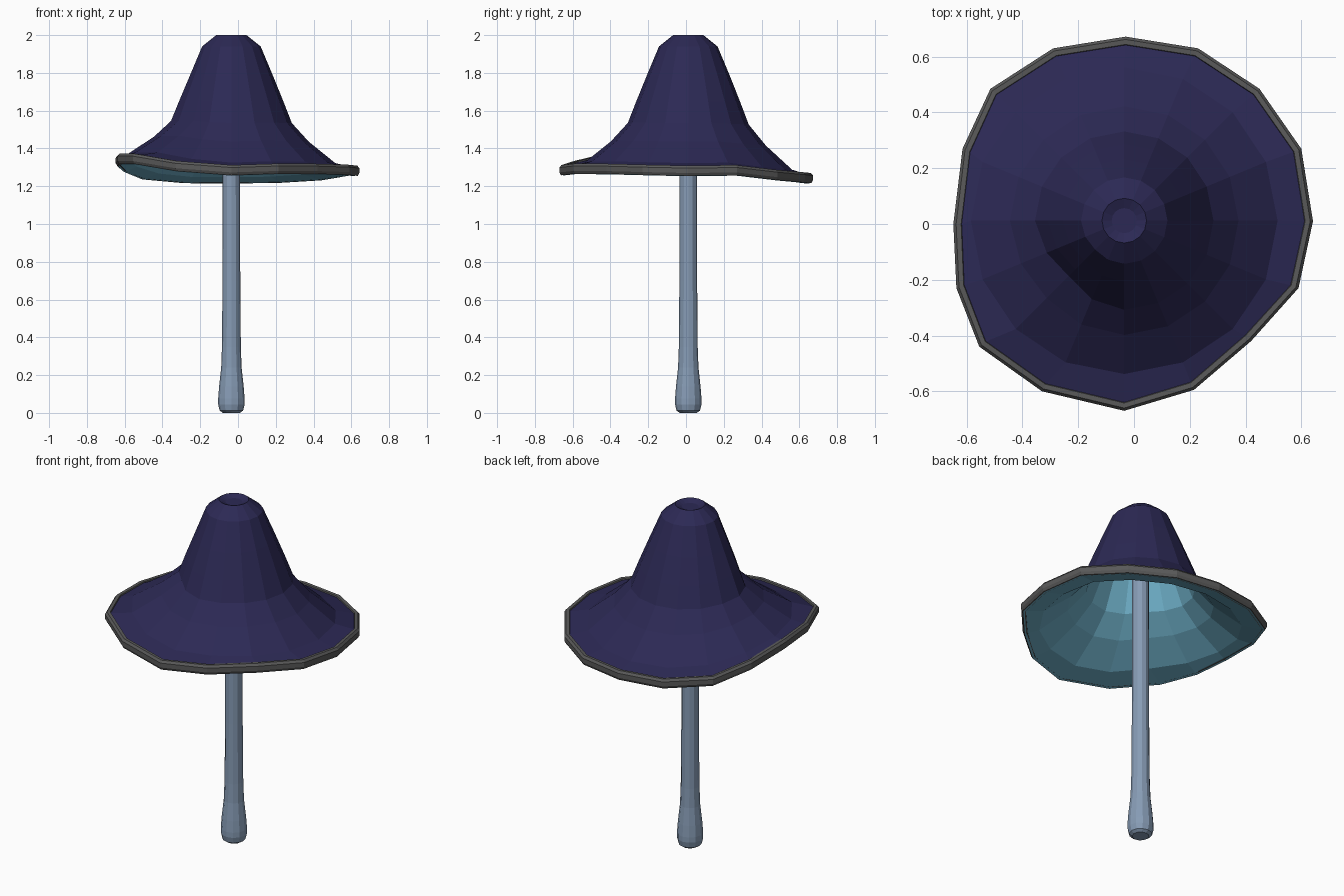
import bpy
from math import cos, sin, pi

if "Cube" in bpy.data.objects:
    bpy.data.objects.remove(bpy.data.objects["Cube"])

CX, CY, N = -0.035, 0.012, 16

# Wavy rim: one (x, y, z) point per side, counter-clockwise from +x
RIM = [(.642, .01, 1.282), (.60, .27, 1.285), (.45, .485, 1.26), (.23, .63, 1.247),
       (-.03, .672, 1.243), (-.29, .63, 1.245), (-.515, .485, 1.265), (-.615, .27, 1.305),
       (-.648, 0, 1.335), (-.637, -.23, 1.345), (-.555, -.44, 1.345), (-.33, -.60, 1.307),
       (-.035, -.67, 1.285), (.215, -.595, 1.293), (.42, -.42, 1.292), (.59, -.23, 1.287)]


def material(name, rgb):
    m = bpy.data.materials.new(name)
    m.diffuse_color = (*rgb, 1)
    m.use_nodes = True
    m.node_tree.nodes["Principled BSDF"].inputs["Base Color"].default_value = m.diffuse_color
    return m


def loft(name, rings, mat, start=False, end=False, wrap=False, flip=False):
    """Skin a stack of equal rings; optionally close the ends or wrap round."""
    n = len(rings[0])
    verts = [v for r in rings for v in r]
    faces = []
    for k in range(len(rings) if wrap else len(rings) - 1):
        a, b = k * n, (k + 1) % len(rings) * n
        faces += [(a + i, a + (i + 1) % n, b + (i + 1) % n, b + i) for i in range(n)]
    if start:
        faces.append(tuple(range(n))[::-1])
    if end:
        faces.append(tuple(range(len(verts) - n, len(verts))))
    if flip:
        faces = [f[::-1] for f in faces]
    me = bpy.data.meshes.new(name)
    me.from_pydata(verts, [], faces)
    me.materials.append(mat)
    ob = bpy.data.objects.new(name, me)
    bpy.context.collection.objects.link(ob)
    return ob


def circle(r, z, n=N):
    return [(CX + r * cos(2 * pi * i / n), CY + r * sin(2 * pi * i / n), z) for i in range(n)]


def rim_ring(inset, dz):
    """Rim outline moved towards the centre and up."""
    out = []
    for x, y, z in RIM:
        dx, dy = x - CX, y - CY
        s = 1 - inset / (dx * dx + dy * dy) ** .5
        out.append((CX + dx * s, CY + dy * s, z + dz))
    return out


def cap_ring(r, z, w, dent=0):
    """Circle that follows the rim's waviness by weight w, with a front-left fold."""
    out = []
    for i, (x, y, zz) in enumerate(circle(r, z)):
        k = 1 - dent * {9: .5, 10: 1, 11: .4}.get(i, 0)
        out.append((CX + (x - CX) * k, CY + (y - CY) * k, zz + w * (RIM[i][2] - 1.285)))
    return out


navy = material("cap_navy", (.025, .022, .09))
teal = material("underside_teal", (.15, .41, .55))
blue = material("stem_blue", (.24, .33, .46))
grey = material("rim_grey", (.1, .1, .1))

# Cap outer skin, from rim up to the tip
loft("cap", [rim_ring(.025, .018),
             cap_ring(.55, 1.325, .9),
             cap_ring(.41, 1.437, .5, .04),
             cap_ring(.32, 1.535, .2, .12),
             cap_ring(.275, 1.65, .1, .10),
             cap_ring(.22, 1.785, 0, .08),
             cap_ring(.155, 1.94, 0, .05),
             cap_ring(.08, 2.0, 0),
             cap_ring(.045, 1.985, 0)], navy, end=True)

# Cap underside
loft("cap_underside", [rim_ring(.012, -.029),
                       cap_ring(.54, 1.285, .9),
                       cap_ring(.39, 1.40, .5, .04),
                       cap_ring(.29, 1.51, .2, .12),
                       cap_ring(.185, 1.76, 0, .08),
                       cap_ring(.12, 1.90, 0),
                       cap_ring(.04, 1.94, 0)], teal, end=True, flip=True)

# Rim band
SECTION = [(.008, -.027), (0, -.012), (0, .014), (.01, .027),
           (.028, .026), (.034, .008), (.026, -.026)]
loft("rim_band", [rim_ring(a, b) for a, b in SECTION], grey, wrap=True)

# Stem with bulbous foot
STEM = [(.045, 0), (.062, .012), (.07, .045), (.07, .075), (.065, .14),
        (.054, .24), (.05, .35), (.047, .7), (.046, 1.25), (.044, 1.93)]
loft("stem", [circle(r, z, 12) for r, z in STEM], blue, start=True, end=True)
